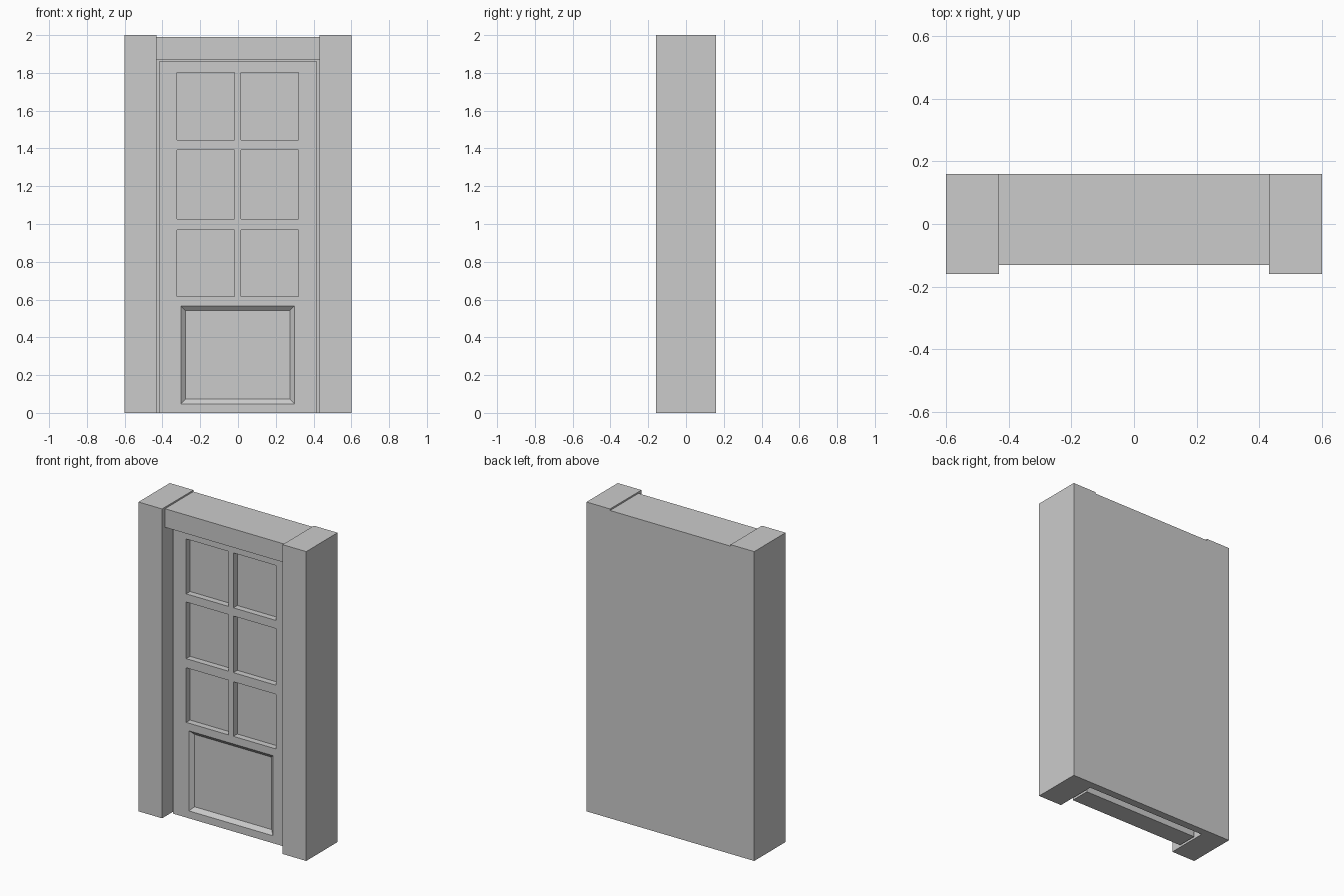
import bpy
import bmesh
from mathutils import Matrix, Vector

if "Cube" in bpy.data.objects:
    bpy.data.objects.remove(bpy.data.objects["Cube"])


def box(name, lo, hi, back_inset=0.0):
    """Axis-aligned box; back_inset shrinks its +y face to bevel the sides."""
    lo, hi = Vector(lo), Vector(hi)
    mid, size = (lo + hi) / 2, hi - lo
    bm = bmesh.new()
    bmesh.ops.create_cube(bm, size=1, matrix=Matrix.Translation(mid) @ Matrix.Diagonal((*size, 1)))
    for v in bm.verts:
        if v.co.y > mid.y:
            v.co.x += -back_inset if v.co.x > mid.x else back_inset
            v.co.z += -back_inset if v.co.z > mid.z else back_inset
    mesh = bpy.data.meshes.new(name)
    bm.to_mesh(mesh)
    bm.free()
    obj = bpy.data.objects.new(name, mesh)
    bpy.context.collection.objects.link(obj)
    return obj


def carve(target, cutter):
    """Subtract the cutter from the target, then discard it."""
    cutter.hide_render = True
    mod = target.modifiers.new("carve", 'BOOLEAN')
    mod.operation = 'DIFFERENCE'
    mod.solver = 'EXACT'
    mod.object = cutter
    bpy.context.view_layer.update()
    graph = bpy.context.evaluated_depsgraph_get()
    result = bpy.data.meshes.new_from_object(target.evaluated_get(graph))
    target.modifiers.clear()
    target.data = result
    bpy.data.objects.remove(cutter)


# Frame: two posts, lintel and back wall in one block
POST_X, LINTEL_Z = 0.431, 1.87
frame = box("door_frame", (-0.6, -0.16, 0), (0.6, 0.16, 2))
carve(frame, box("opening_cutter", (-POST_X, -0.3, -0.1), (POST_X, 0.11, LINTEL_Z)))
carve(frame, box("lintel_front_cutter", (-POST_X, -0.3, 1.8), (POST_X, -0.13, 2.1)))
carve(frame, box("lintel_top_cutter", (-POST_X, -0.3, 1.99), (POST_X, 0.3, 2.1)))

# Door slab, standing clear of the frame
FRONT = -0.07
door = box("door", (-0.415, FRONT, 0), (0.415, 0.06, 1.862))

# Six recessed window panes
for z0, z1 in ((0.615, 0.968), (1.027, 1.393), (1.446, 1.801)):
    for x0, x1 in ((-0.322, -0.018), (0.016, 0.32)):
        carve(door, box("pane_cutter", (x0, FRONT - 0.05, z0), (x1, FRONT + 0.04, z1)))

# Lower panel with sloping edges; the cutter starts a little proud of the door
DEPTH, SLOPE = 0.022, 0.025
carve(door, box("panel_cutter",
                (-0.302 - SLOPE, FRONT - DEPTH, 0.048 - SLOPE),
                (0.299 + SLOPE, FRONT + DEPTH, 0.566 + SLOPE), SLOPE * 2))
